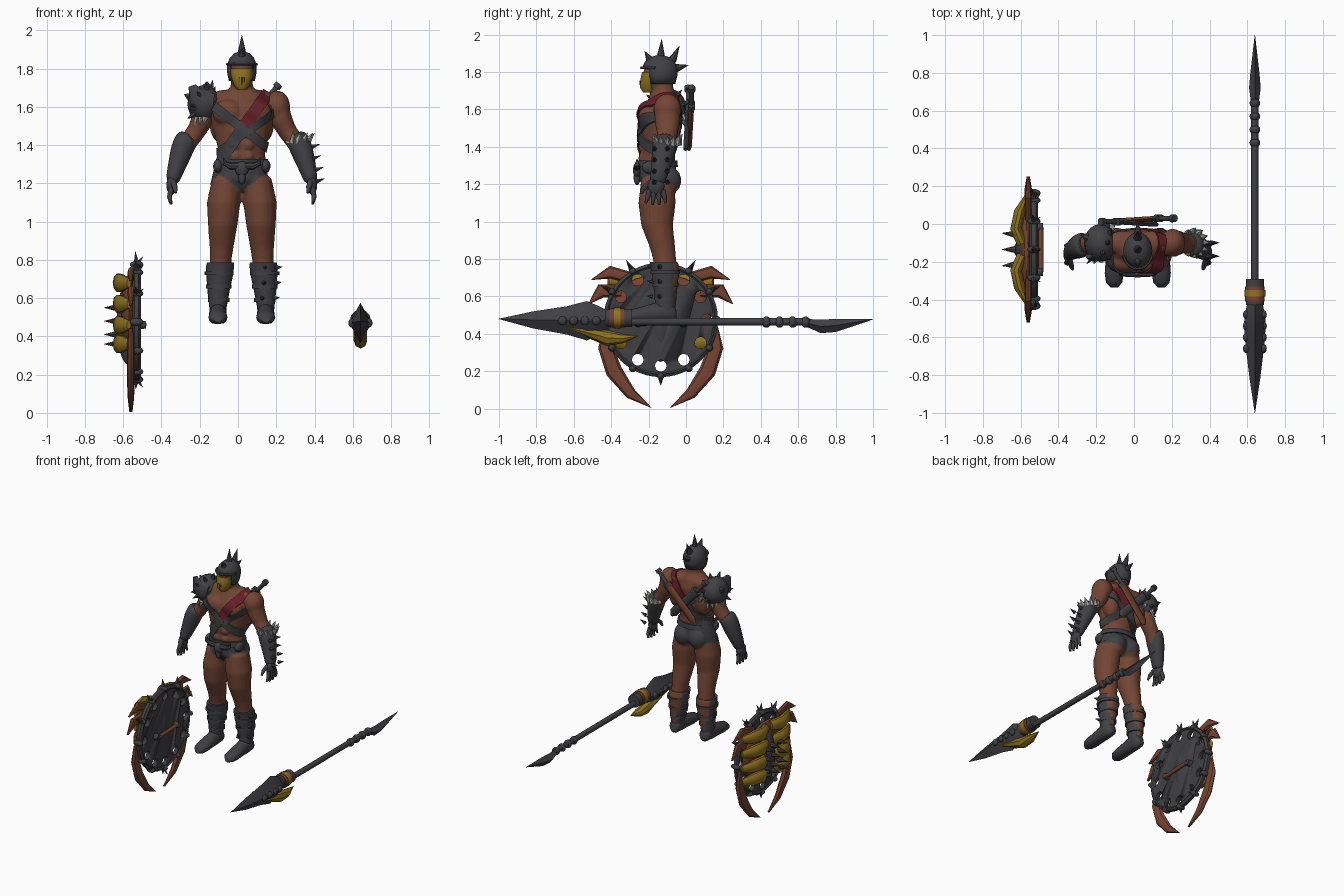
import bpy, bmesh
from math import sin, cos, pi, radians
from mathutils import Vector, Matrix
from mathutils.bvhtree import BVHTree

if "Cube" in bpy.data.objects:
    bpy.data.objects.remove(bpy.data.objects["Cube"])

X, Y, Z = Vector((1, 0, 0)), Vector((0, 1, 0)), Vector((0, 0, 1))
CX = 0.02  # centre line of the figure


def material(name, *rgb):
    m = bpy.data.materials.new(name)
    m.use_nodes = True
    m.diffuse_color = (*rgb, 1)
    m.node_tree.nodes["Principled BSDF"].inputs["Base Color"].default_value = (*rgb, 1)
    return m


SKIN = material("skin brown", 0.17, 0.06, 0.035)
IRON = material("dark iron", 0.052, 0.052, 0.058)
GOLD = material("old gold", 0.28, 0.17, 0.015)
RED = material("dark red cloth", 0.13, 0.014, 0.022)
HORN = material("horn brown", 0.18, 0.056, 0.03)
FUR = material("pale fur", 0.36, 0.36, 0.34)
THORN = material("thorn purple brown", 0.07, 0.045, 0.05)


def tube(bm, path, ref=Y, axis=None, n=12):
    """Loft elliptical rings (x, y, z, ra, rb) along a path."""
    pts = [Vector(p[:3]) for p in path]
    rings = []
    for i, p in enumerate(path):
        t = axis or pts[min(i + 1, len(pts) - 1)] - pts[max(i - 1, 0)]
        side = t.cross(ref).normalized()
        up = side.cross(t).normalized()
        rings.append([bm.verts.new(pts[i] + side * cos(a) * p[3] + up * sin(a) * p[-1])
                      for a in (2 * pi * k / n for k in range(n))])
    for r, s in zip(rings, rings[1:]):
        for k in range(n):
            bm.faces.new((r[k], r[(k + 1) % n], s[(k + 1) % n], s[k]))
    bm.faces.new(rings[0])
    bm.faces.new(rings[-1])


def spike(bm, base, direction, r, length, n=6):
    b, d = Vector(base), Vector(direction).normalized()
    tube(bm, [(*b, r), (*(b + d * length), 0.001)], ref=X if abs(d.x) < 0.7 else Z, n=n)


def ball(bm, c, r):
    bmesh.ops.create_uvsphere(bm, u_segments=20, v_segments=12, radius=1,
                              matrix=Matrix.Translation(c) @ Matrix.Diagonal((*r, 1)))


def finish(name, bm, *mats, rule=None, angle=40, sub=0):
    bmesh.ops.recalc_face_normals(bm, faces=bm.faces)
    if rule:
        for f in bm.faces:
            f.material_index = rule(f)
    me = bpy.data.meshes.new(name)
    bm.to_mesh(me)
    bm.free()
    ob = bpy.data.objects.new(name, me)
    bpy.context.collection.objects.link(ob)
    for m in mats:
        me.materials.append(m)
    if sub:
        ob.modifiers.new("Subdivision", "SUBSURF").levels = sub
        ob.modifiers[0].render_levels = sub
    bpy.ops.object.select_all(action="DESELECT")
    ob.select_set(True)
    bpy.context.view_layer.objects.active = ob
    bpy.ops.object.shade_smooth_by_angle(angle=radians(angle))
    return ob


def bake(ob):
    deps = bpy.context.evaluated_depsgraph_get()
    ob.data = bpy.data.meshes.new_from_object(ob.evaluated_get(deps))
    ob.modifiers.clear()


def fuse(ob, rule=None, *mats):
    """Blend overlapping muscles into one skin."""
    mod = ob.modifiers.new("Remesh", "REMESH")
    mod.mode, mod.voxel_size = "VOXEL", 0.009
    mod = ob.modifiers.new("Smooth", "SMOOTH")
    mod.factor, mod.iterations = 0.5, 5
    bake(ob)
    ob.data.materials.clear()
    for m in mats or (SKIN,):
        ob.data.materials.append(m)
    for p in ob.data.polygons:
        p.use_smooth = True
        p.material_index = rule(p.center) if rule else 0


# Torso, head and legs
bm = bmesh.new()
tube(bm, [(CX, y, z, a, b) for z, y, a, b in (
    (1.16, -.15, .06, .06), (1.22, -.15, .135, .1), (1.28, -.15, .135, .098), (1.36, -.15, .12, .09),
    (1.44, -.145, .14, .1), (1.52, -.14, .16, .11), (1.6, -.13, .17, .105), (1.66, -.12, .12, .08),
    (1.7, -.125, .06, .06), (1.78, -.13, .05, .055))], axis=Z, n=20)
ball(bm, (CX, -.15, 1.78), (.064, .08, .1))
for s in (-1, 1):
    ball(bm, (CX + s * .07, -.2, 1.57), (.085, .06, .07))
    ball(bm, (CX + s * .08, -.1, 1.64), (.09, .065, .05))
    ball(bm, (CX + s * .11, -.09, 1.52), (.06, .065, .11))
    ball(bm, (CX + s * .06, -.1, 1.22), (.075, .075, .08))
    for z in (1.34, 1.4, 1.46):
        ball(bm, (CX + s * .033, -.23, z), (.032, .025, .03))
    tube(bm, [(CX + s * dx, y, z, a, b) for dx, y, z, a, b in (
        (.08, -.15, 1.23, .075, .09), (.095, -.155, 1.1, .088, .1), (.1, -.155, .98, .077, .085),
        (.106, -.125, .86, .062, .068), (.11, -.115, .8, .056, .062), (.115, -.105, .72, .06, .066),
        (.122, -.1, .62, .048, .053), (.125, -.1, .52, .036, .042))], axis=Z, n=16)


def briefs(c):
    low = 1.16 + (0.75 if c.y < -.15 else 0.3) * abs(c.x - CX)
    return int(low < c.z < 1.33)


body = finish("body", bm, SKIN)
fuse(body, briefs, SKIN, IRON)
probe = bmesh.new()
probe.from_mesh(body.data)
surface = BVHTree.FromBMesh(probe)
probe.free()

# Arms and gauntlets
for s, side in ((-1, "right"), (1, "left")):
    bm = bmesh.new()
    ball(bm, (CX + s * .185, -.1, 1.6), (.068, .075, .085))
    tube(bm, [(CX + s * dx, y, z, a, b) for dx, y, z, a, b in (
        (.13, -.11, 1.63, .05, .06), (.19, -.1, 1.6, .062, .07), (.207, -.1, 1.53, .058, .068),
        (.24, -.1, 1.47, .05, .056), (.285, -.11, 1.41, .05, .052), (.33, -.13, 1.3, .042, .044),
        (.355, -.15, 1.22, .03, .034))])
    fuse(finish(side + "_arm", bm, SKIN))
    bm = bmesh.new()
    tube(bm, [(CX + s * dx, y, z, a, b) for dx, y, z, a, b in (
        (.275, -.105, 1.45, .05, .06), (.293, -.11, 1.43, .062, .068), (.315, -.12, 1.37, .062, .066),
        (.34, -.135, 1.29, .048, .052), (.358, -.15, 1.23, .04, .045), (.362, -.155, 1.2, .03, .04))], n=14)
    finish(side + "_bracer", bm, IRON, sub=1)
    bm = bmesh.new()
    ball(bm, (CX + s * .368, -.16, 1.19), (.026, .045, .05))
    for k in range(4):
        y = -.195 + k * .024
        tip = -.215 + k * .036
        tube(bm, [(CX + s * .37, y, 1.17, .014), (CX + s * .378, (y + tip) / 2, 1.13, .013),
                  (CX + s * .37, tip, 1.1 - .01 * (k in (1, 2)), .007)], n=8)
    tube(bm, [(CX + s * .36, -.19, 1.21, .016), (CX + s * .35, -.225, 1.18, .014),
              (CX + s * .345, -.24, 1.15, .007)], n=8)
    finish(side + "_hand", bm, IRON, angle=60)

# Spikes and fur cuff on the left bracer
bm = bmesh.new()
for z, x in ((1.39, .385), (1.33, .39), (1.27, .405), (1.21, .41)):
    for y in (-.17, -.1):
        spike(bm, (x, y, z), (1, .3 * (y + .13), .35), .014, .045)
finish("bracer_spikes", bm, IRON, angle=20)
bm = bmesh.new()
for k in range(12):
    a = 2 * pi * k / 12
    spike(bm, (.312 + .05 * cos(a), -.1 + .058 * sin(a), 1.415), (.5 * cos(a) + .3, .4 * sin(a), 1), .022, .06)
finish("fur_cuff", bm, FUR, angle=20)

# Shin guards, straps and boots
for s, side in ((-1, "right"), (1, "left")):
    bm = bmesh.new()
    tube(bm, [(CX + s * dx, y, z, a, b) for dx, y, z, a, b in (
        (.112, -.12, .785, .07, .074), (.113, -.115, .77, .073, .076), (.116, -.11, .72, .07, .074),
        (.122, -.11, .63, .057, .062), (.125, -.11, .55, .045, .054), (.125, -.11, .5, .042, .05))], axis=Z, n=18)
    finish(side + "_shin_guard", bm, IRON, SKIN,
           rule=lambda f: int(f.normal.y > .55 and f.calc_center_median().z > .6))
    bm = bmesh.new()
    for z, r in ((.73, .076), (.66, .067), (.59, .056)):
        tube(bm, [(CX + s * .12, -.11, z - .01, r, r + .004), (CX + s * .12, -.11, z + .01, r, r + .004)], axis=Z, n=18)
    finish(side + "_leg_straps", bm, IRON)
    bm = bmesh.new()
    tube(bm, [(CX + s * .125, y, z, a, b) for y, z, a, b in (
        (-.05, .5, .02, .025), (-.065, .51, .038, .045), (-.12, .52, .046, .06), (-.19, .51, .045, .05),
        (-.26, .5, .05, .04), (-.31, .495, .043, .032), (-.335, .487, .02, .016))], ref=Z, axis=Y, n=14)
    for v in bm.verts:
        v.co.z = max(v.co.z, .465)
    finish(side + "_boot", bm, IRON, angle=50)
bm = bmesh.new()
for z, x in ((.76, .2), (.68, .195), (.6, .185)):
    spike(bm, (x, -.14, z), (1, -.4, .1), .014, .035)
    spike(bm, (x - .06, -.18, z), (.2, -1, .1), .012, .03)
finish("boot_spikes", bm, IRON, angle=20)

# Helmet with open face
bm = bmesh.new()
tube(bm, [(CX, -.14, z, a, b) for z, a, b in (
    (1.735, .068, .082), (1.78, .077, .094), (1.82, .077, .096), (1.855, .064, .08),
    (1.88, .04, .05), (1.893, .004, .005))], axis=Z, n=20)
bmesh.ops.recalc_face_normals(bm, faces=bm.faces)
bmesh.ops.delete(bm, geom=[f for f in bm.faces if f.normal.z < -.9 or
                           (f.normal.y < -.6 and f.calc_center_median().z < 1.82)], context="FACES")
helmet = finish("helmet", bm, IRON)
helmet.modifiers.new("Thickness", "SOLIDIFY").thickness = .008
bm = bmesh.new()
tube(bm, [(CX + .079 * sin(a), -.14 - .098 * cos(a), 1.822, .008)
          for a in (radians(d) for d in range(-75, 76, 15))], ref=Z, n=6)
for y, z, d, l in ((-.19, 1.86, (0, -.6, 1), .06), (-.135, 1.875, (0, .05, 1), .1),
                   (-.075, 1.86, (0, .5, 1), .09), (-.055, 1.82, (0, 1, .25), .07)):
    spike(bm, (CX, y, z), d, .024, l, 8)
finish("helmet_spikes", bm, IRON, angle=25)

# Face mask with grille slots
bm = bmesh.new()
tube(bm, [(CX, y, z, a, b) for y, z, a, b in (
    (-.2, 1.69, .025, .03), (-.2, 1.715, .042, .046), (-.195, 1.76, .057, .05), (-.19, 1.8, .06, .046))], axis=Z, n=14)
finish("face_mask", bm, GOLD)
bm = bmesh.new()
for k in range(-2, 3):
    y = -.243 + .0035 * k * k
    tube(bm, [(CX + k * .013, y, 1.715, .003), (CX + k * .013, y - .003, 1.755, .003)], n=4)
finish("mask_slots", bm, IRON)


def band(name, centre, u, half, *mats, rule=None, n=56):
    """Strap that hugs the torso in a tilted plane."""
    u, c = Vector(u).normalized(), Vector(centre)
    across = u.cross(Y)
    bm = bmesh.new()
    loops = []
    for k in range(n):
        d = u * cos(2 * pi * k / n) + Y * sin(2 * pi * k / n)
        hits = [surface.ray_cast(c + across * w, d)[0] or c + across * w + d * .12 for w in (-half, half)]
        loops.append([bm.verts.new(p) for p in (hits[0] - d * .01, hits[0] + d * .011,
                                                hits[1] + d * .011, hits[1] - d * .01)])
    for a, b in zip(loops, loops[1:] + loops[:1]):
        for j in range(4):
            bm.faces.new((a[j], a[(j + 1) % 4], b[(j + 1) % 4], b[j]))
    finish(name, bm, *mats, rule=rule)


band("chest_strap", (CX, -.14, 1.49), (-.79, 0, .61), .025, IRON)
band("shoulder_sash", (CX, -.14, 1.48), (.58, 0, .82), .032, IRON, RED,
     rule=lambda f: int(f.calc_center_median().z > 1.5))
band("cross_strap", (CX, -.14, 1.45), (.8, 0, .55), .02, IRON)
band("belt", (CX, -.15, 1.31), (1, 0, 0), .018, IRON)

# Horned belt ornament
bm = bmesh.new()
ball(bm, (CX, -.262, 1.275), (.035, .022, .04))
ball(bm, (CX, -.262, 1.235), (.02, .018, .04))
for s in (-1, 1):
    tube(bm, [(CX + s * dx, -.262, z, r) for dx, z, r in (
        (.02, 1.29, .018), (.06, 1.29, .018), (.09, 1.305, .013), (.095, 1.335, .002))], n=8)
    ball(bm, (CX + s * .125, -.19, 1.29), (.025, .045, .035))
finish("belt_skull", bm, IRON)

# Spiked pauldron with fur trim
c, axis = Vector((-.178, -.1, 1.615)), Vector((-.8, .35, .4)).normalized()
u = axis.cross(Y).normalized()
w = axis.cross(u)
bm = bmesh.new()
ball(bm, c, (.086, .1, .098))
for k in range(10):
    d = u * cos(pi * k / 5) + w * sin(pi * k / 5)
    spike(bm, c + d * .08, d + axis * .3, .02, .055)
spike(bm, c + axis * .075, axis, .03, .05)
tube(bm, [(-.13, -.17, 1.62, .05, .02), (-.21, -.18, 1.63, .06, .02), (-.24, -.17, 1.71, .02, .012)], n=8)
finish("pauldron", bm, IRON)
bm = bmesh.new()
for k in range(9):
    y = -.19 + k * .022
    spike(bm, (-.17 - .06 * sin(pi * k / 8), y, 1.545), (-.3, (y + .1) * 3, -1), .018, .045)
    spike(bm, (-.115, y, 1.57), (.4, (y + .1) * 3, -1), .015, .04)
finish("pauldron_fur", bm, FUR, angle=20)

# Crossed scabbards and grips on the back
for s, side in ((-1, "right"), (1, "left")):
    y = .012 if s < 0 else .03
    bm = bmesh.new()
    tube(bm, [(CX - s * .1, y - .015, 1.385, .012, .01), (CX - s * .085, y - .012, 1.41, .03, .014),
              (CX + s * .11, y, 1.62, .03, .014)], n=10)
    finish(side + "_scabbard", bm, HORN if s > 0 else IRON)
    bm = bmesh.new()
    tube(bm, [(CX + s * .1, y, 1.61, .036, .02), (CX + s * .12, y, 1.632, .036, .02)], n=10)
    tube(bm, [(CX + s * .12, y, 1.63, .014), (CX + s * .18, y, 1.7, .014), (CX + s * .18, y, 1.701, .022),
              (CX + s * .197, y, 1.72, .02)], n=10)
    finish(side + "_grip", bm, IRON)

# Spear: head, claw, collar, shaft and butt blade
SX = 0.64
bm = bmesh.new()
tube(bm, [(SX, y, z, a, b) for y, z, a, b in (
    (-1, .48, .001, .001), (-.82, .475, .028, .045), (-.64, .472, .05, .075), (-.53, .47, .058, .105),
    (-.47, .47, .052, .08), (-.42, .475, .04, .05))], ref=Z, axis=Y, n=4)
for y in (-.48, -.54, -.6, -.66):
    for s in (-1, 1):
        ball(bm, (SX + s * .045, y, .47), (.018, .024, .024))
finish("spear_head", bm, IRON, angle=25)
bm = bmesh.new()
tube(bm, [(SX, y, z, a, .035) for y, z, a in (
    (-.62, .43, .004), (-.5, .4, .03), (-.42, .378, .042), (-.34, .375, .026))] + [(SX, -.25, .39, .001)], ref=X, n=8)
finish("spear_claw", bm, GOLD, angle=30)
for name, y0, y1, r, m in (("spear_collar", -.43, -.29, .048, IRON), ("collar_leather", -.41, -.33, .052, HORN),
                           ("collar_band", -.385, -.35, .055, GOLD), ("spear_shaft", -.3, .66, .02, IRON)):
    bm = bmesh.new()
    z = .465 if r < .03 else .485
    tube(bm, [(SX, y0, z, r), (SX, y1, z, r)], ref=Z, axis=Y)
    finish(name, bm, m)
bm = bmesh.new()
for y in (.43, .5, .57, .64):
    ball(bm, (SX, y, .463), (.028, .026, .03))
tube(bm, [(SX, y, z, a, b) for y, z, a, b in (
    (.64, .46, .02, .02), (.72, .44, .031, .036), (.8, .445, .024, .035), (1, .478, .001, .001))], ref=Z, axis=Y, n=4)
finish("spear_butt", bm, IRON, angle=30)

# Shield plate with a ring of holes
SY, SZ = -.135, .475
ring = [(cos(pi * k / 6), sin(pi * k / 6)) for k in range(12)]
bm = bmesh.new()
tube(bm, [(x, SY, SZ, r) for x, r in ((-.545, .282), (-.552, .29), (-.542, .306), (-.52, .306),
                                      (-.508, .29), (-.515, .282))], ref=Z, axis=X, n=48)
plate = finish("shield_plate", bm, IRON)
bm = bmesh.new()
for a, b in ring:
    tube(bm, [(-.6, SY + .246 * a, SZ + .246 * b, .031), (-.45, SY + .246 * a, SZ + .246 * b, .031)], ref=Z, axis=X, n=14)
cutter = finish("hole_cutter", bm, IRON)
cutter.hide_render = True
mod = plate.modifiers.new("Holes", "BOOLEAN")
mod.operation, mod.object, mod.solver = "DIFFERENCE", cutter, "EXACT"
bake(plate)
bpy.data.objects.remove(cutter)

# Rim pegs and spikes
bm = bmesh.new()
for a, b in ring:
    ball(bm, (-.53, SY + .3 * a, SZ + .3 * b), (.035, .02, .02))
    if b > .3 or b < -.9:
        spike(bm, (-.53, SY + .3 * a, SZ + .3 * b), (-.1, a, b), .018, .07 if b > 0 else .05)
        spike(bm, (-.53, SY + .3 * a, SZ + .3 * b), (.8, a, b), .014, .055)
finish("shield_rim_spikes", bm, IRON)

# Shield handle
bm = bmesh.new()
tube(bm, [(-.493, SY - .12, .455, .014), (-.493, SY + .12, .465, .014)], ref=Z, n=10)
finish("shield_handle", bm, HORN)
bm = bmesh.new()
for y in (-.12, .12):
    tube(bm, [(-.52, SY + y, .46, .025), (-.482, SY + y, .46, .02)], ref=Z, n=10)
finish("handle_posts", bm, IRON)

# Armoured carapace on the outer side, with legs, claws and tusks
bm = bmesh.new()
ball(bm, (-.57, SY, .52), (.043, .275, .2))
for s in (-1, 1):
    for path in (((.16, .7, .03), (.27, .73, .034), (.37, .69, .002)),
                 ((.21, .63, .035), (.32, .63, .038), (.385, .56, .002)),
                 ((.29, .44, .015), (.295, .33, .04), (.25, .2, .045), (.16, .08, .03), (.05, .005, .001))):
        tube(bm, [(-.56, SY + s * y, z, r, .3 * r + .008) for y, z, r in path], ref=X, n=8)
finish("shield_carapace", bm, HORN, angle=30)
bm = bmesh.new()
for s in (-1, 1):
    for z in (.68, .57, .46, .36):
        tube(bm, [(x, SY + s * y, z, a, b) for x, y, a, b in (
            (-.59, .03, .03, .035), (-.625, .11, .03, .05), (-.605, .2, .03, .045), (-.57, .28, .012, .025))], ref=Z, n=10)
finish("shield_legs", bm, GOLD)
bm = bmesh.new()
ball(bm, (-.57, SY, .47), (.065, .065, .22))
finish("shield_spine", bm, IRON)
bm = bmesh.new()
for z in (.55, .48, .41, .36):
    for y in (-.08, 0, .08):
        spike(bm, (-.62, SY + y, z), (-1, y, 0), .022, .08, 8)
finish("shield_spikes", bm, THORN, angle=30)
